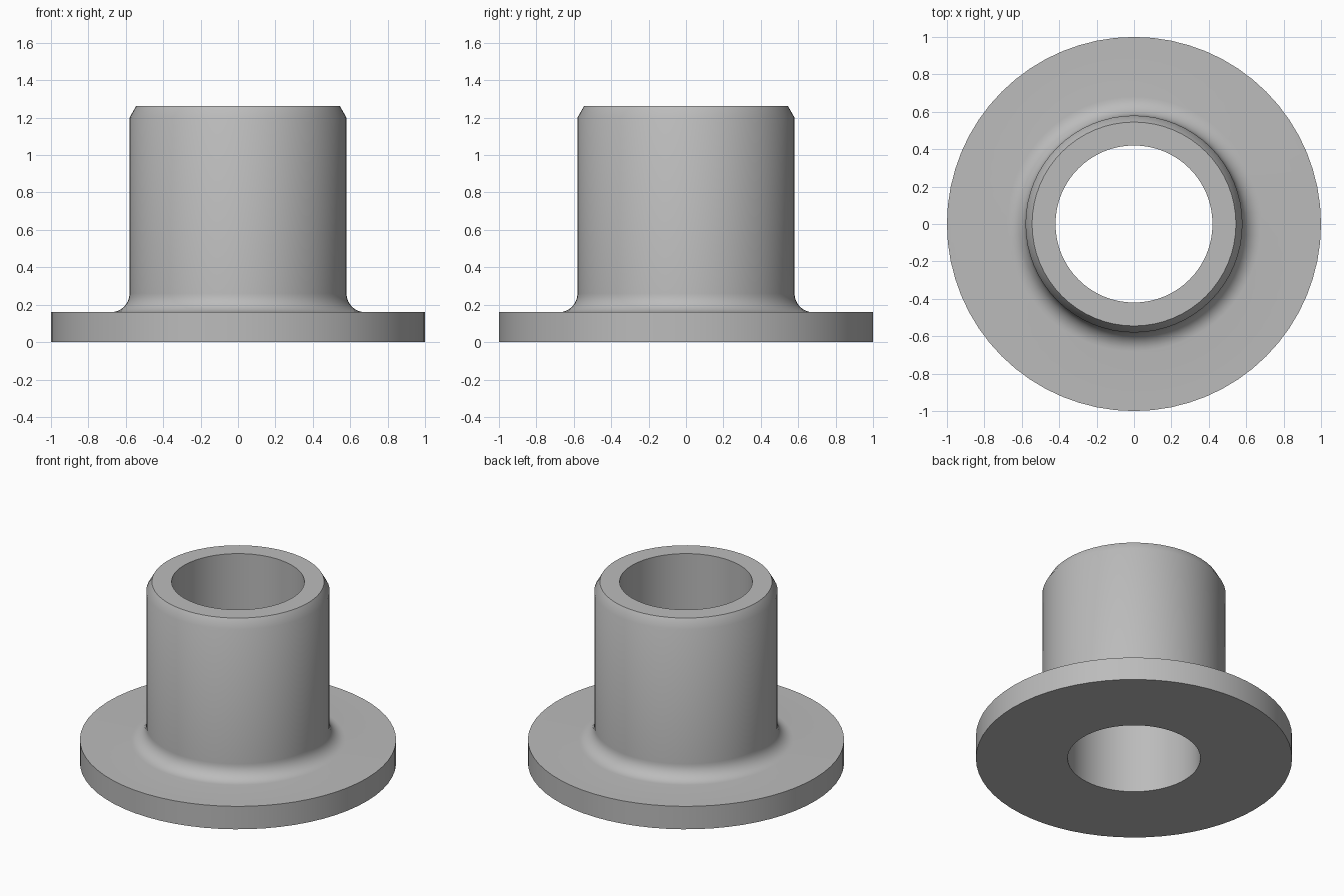
import bpy, bmesh
from math import sin, cos, pi, radians

cube = bpy.data.objects.get("Cube")
if cube:
    bpy.data.objects.remove(cube, do_unlink=True)

SEGMENTS = 64
BORE, BODY, RIM = 0.42, 0.58, 1.0
FLANGE_TOP, CHAMFER_START, TOP = 0.16, 1.2, 1.262
FILLET = 0.1

# Grey metal
grey = bpy.data.materials.new("grey metal")
grey.use_nodes = True
colour = (0.5, 0.5, 0.5, 1)
grey.diffuse_color = colour
grey.node_tree.nodes["Principled BSDF"].inputs["Base Color"].default_value = colour

# Cross-section: bore, flange, root fillet, sleeve and chamfered lip
profile = [(BORE, 0), (RIM, 0), (RIM, FLANGE_TOP)]
for i in range(9):
    a = i / 8 * pi / 2
    profile.append((BODY + FILLET * (1 - sin(a)), FLANGE_TOP + FILLET * (1 - cos(a))))
profile += [(BODY, CHAMFER_START), (0.545, TOP), (BORE, TOP)]

# Revolve the closed section around the z axis
bm = bmesh.new()
rings = []
for s in range(SEGMENTS):
    t = 2 * pi * s / SEGMENTS
    rings.append([bm.verts.new((r * cos(t), r * sin(t), z)) for r, z in profile])
n = len(profile)
for s in range(SEGMENTS):
    a, b = rings[s], rings[(s + 1) % SEGMENTS]
    for i in range(n):
        j = (i + 1) % n
        bm.faces.new((a[i], b[i], b[j], a[j]))
bmesh.ops.recalc_face_normals(bm, faces=bm.faces)

mesh = bpy.data.meshes.new("flanged_bushing")
bm.to_mesh(mesh)
bm.free()
mesh.materials.append(grey)
bushing = bpy.data.objects.new("flanged_bushing", mesh)
bpy.context.collection.objects.link(bushing)

# Smooth round walls, crisp rims
bpy.ops.object.select_all(action="DESELECT")
bushing.select_set(True)
bpy.context.view_layer.objects.active = bushing
bpy.ops.object.shade_smooth_by_angle(angle=radians(32))
